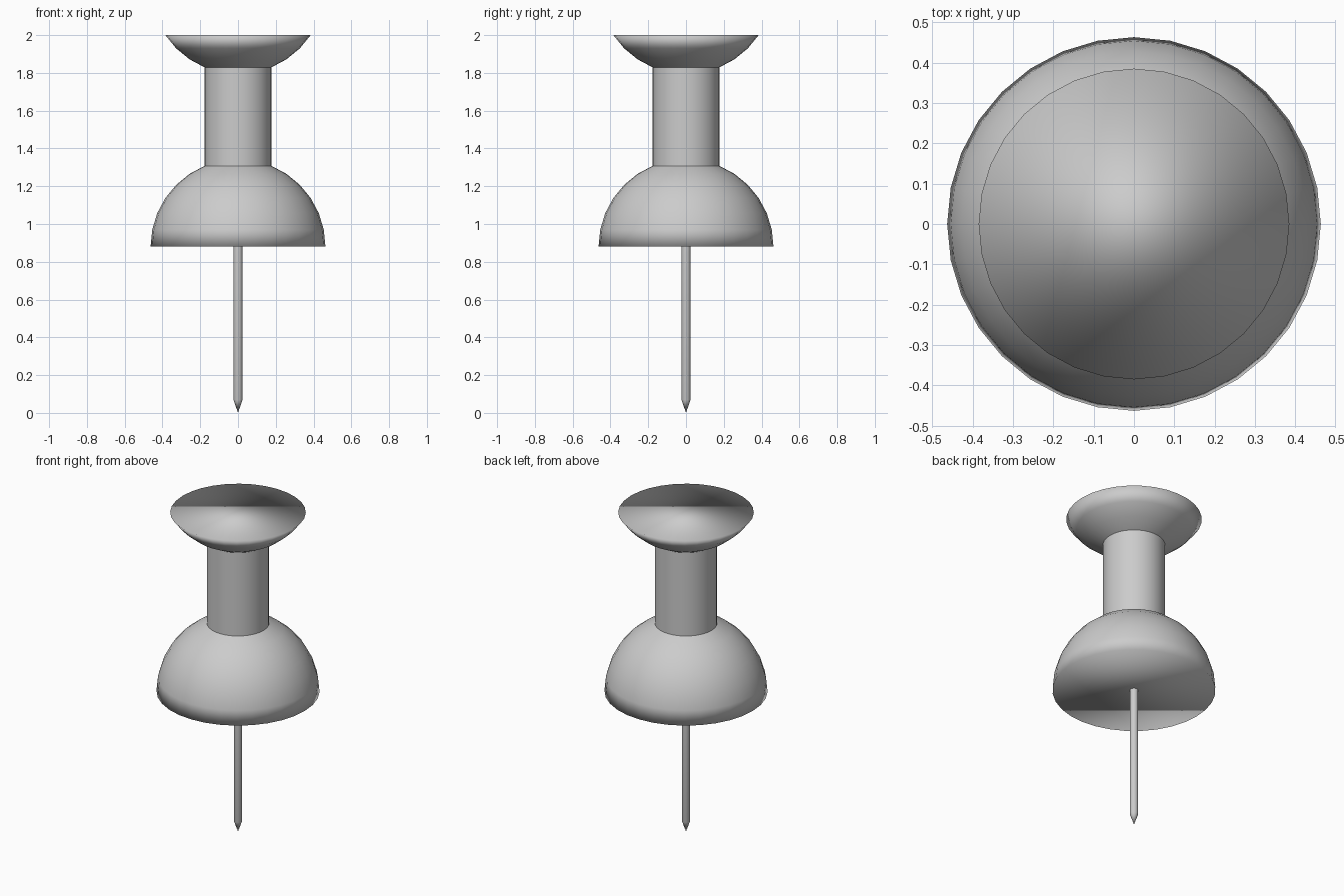
import bpy, bmesh
from math import sin, cos, radians, tau

if "Cube" in bpy.data.objects:
    bpy.data.objects.remove(bpy.data.objects["Cube"])

SIDES = 32
R = 0.463           # radius of the spheres the base and cap are cut from
BASE_Z = 0.88
STEP = 11.25        # latitude step of a 16-ring sphere


def lathe(name, profile, cap_start=False, cap_end=False):
    """Revolve (radius, z) points around z; radius 0 makes a single tip."""
    bm = bmesh.new()
    rings = []
    for r, z in profile:
        if r == 0:
            rings.append([bm.verts.new((0, 0, z))] * SIDES)
        else:
            rings.append([bm.verts.new((r * cos(tau * i / SIDES),
                                        r * sin(tau * i / SIDES), z))
                          for i in range(SIDES)])
    for a, b in zip(rings, rings[1:]):
        for i in range(SIDES):
            j = (i + 1) % SIDES
            quad = list(dict.fromkeys([a[i], a[j], b[j], b[i]]))
            bm.faces.new(quad)
    if cap_start:
        bm.faces.new(rings[0][::-1])
    if cap_end:
        bm.faces.new(rings[-1])
    for f in bm.faces:
        f.smooth = True
    mesh = bpy.data.meshes.new(name)
    bm.to_mesh(mesh)
    bm.free()
    obj = bpy.data.objects.new(name, mesh)
    bpy.context.collection.objects.link(obj)
    return obj


def arc(z0, sign, steps):
    """Sphere profile points at the given latitude steps."""
    return [(R * cos(radians(STEP * k)), z0 + sign * R * sin(radians(STEP * k)))
            for k in steps]


# Domed base with a flat underside
base = arc(BASE_Z, 1, range(0, 7))
lathe("base", base, cap_start=True)

# Flat-topped bowl-shaped cap
cap = arc(2.0 + R * sin(radians(3 * STEP)), -1, range(6, 2, -1))
lathe("cap", cap, cap_end=True)

# Straight neck between the two
lathe("neck", [(base[-1][0], base[-1][1]), (cap[0][0], cap[0][1])])

# Metal pin with a short conical point
lathe("pin", [(0, 0), (0.024, 0.07), (0.024, BASE_Z + 0.01)])
